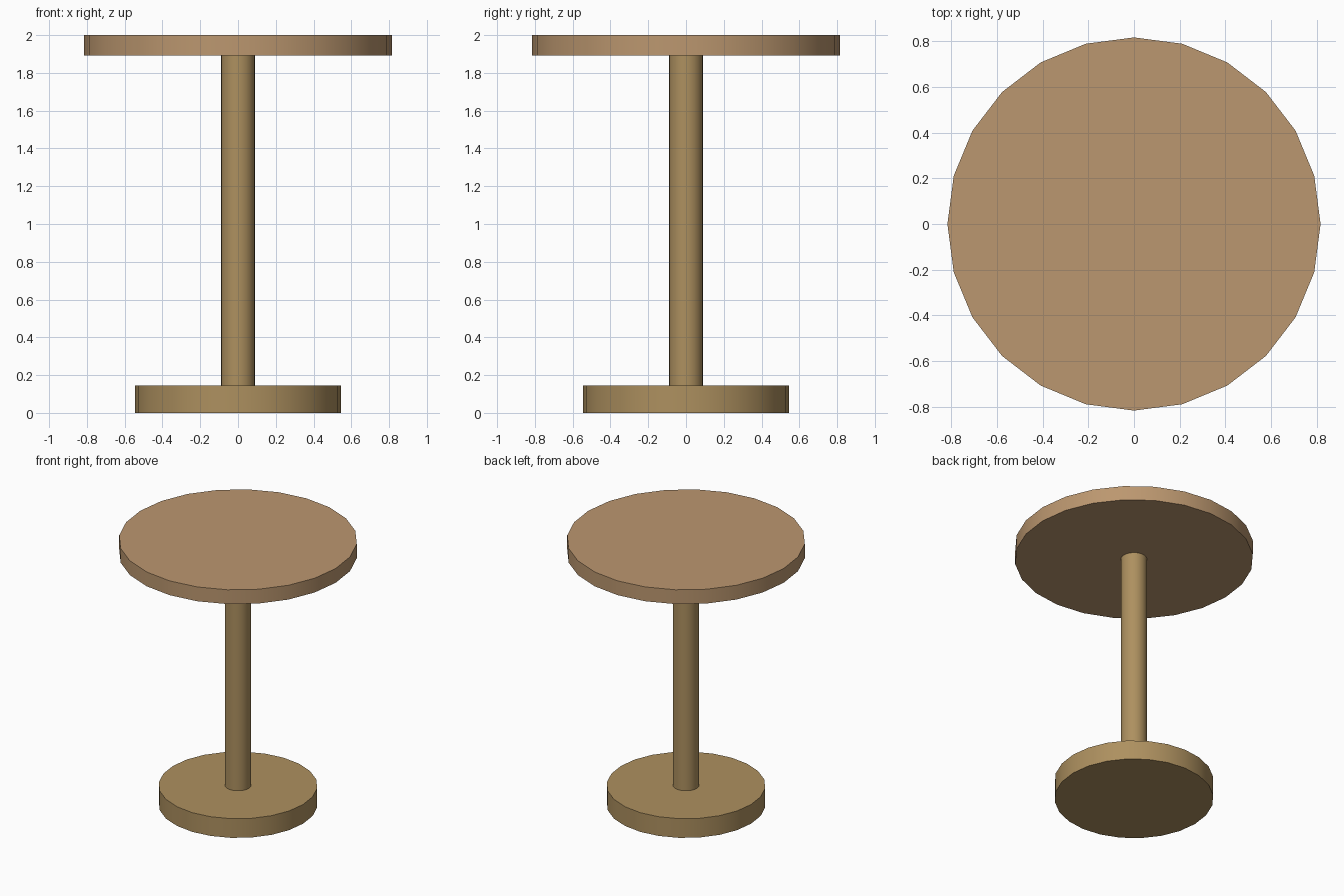
import bpy
import math

if "Cube" in bpy.data.objects:
    bpy.data.objects.remove(bpy.data.objects["Cube"])


def material(name, color):
    mat = bpy.data.materials.new(name)
    mat.diffuse_color = (*color, 1.0)
    mat.use_nodes = True
    mat.node_tree.nodes["Principled BSDF"].inputs["Base Color"].default_value = mat.diffuse_color
    return mat


def disc(name, radius, z0, z1, sides, mat):
    bpy.ops.mesh.primitive_cylinder_add(
        vertices=sides, radius=radius, depth=z1 - z0, location=(0, 0, (z0 + z1) / 2))
    obj = bpy.context.object
    obj.name = name
    obj.data.materials.append(mat)
    bpy.ops.object.shade_smooth_by_angle(angle=math.radians(30))
    return obj


top_wood = material("top_wood", (0.50, 0.31, 0.16))
base_wood = material("base_wood", (0.42, 0.28, 0.115))

# Round foot, central column and table top
disc("base", 0.544, 0.0, 0.145, 24, base_wood)
disc("column", 0.09, 0.145, 1.892, 24, base_wood)
disc("table_top", 0.816, 1.892, 2.0, 24, top_wood)
